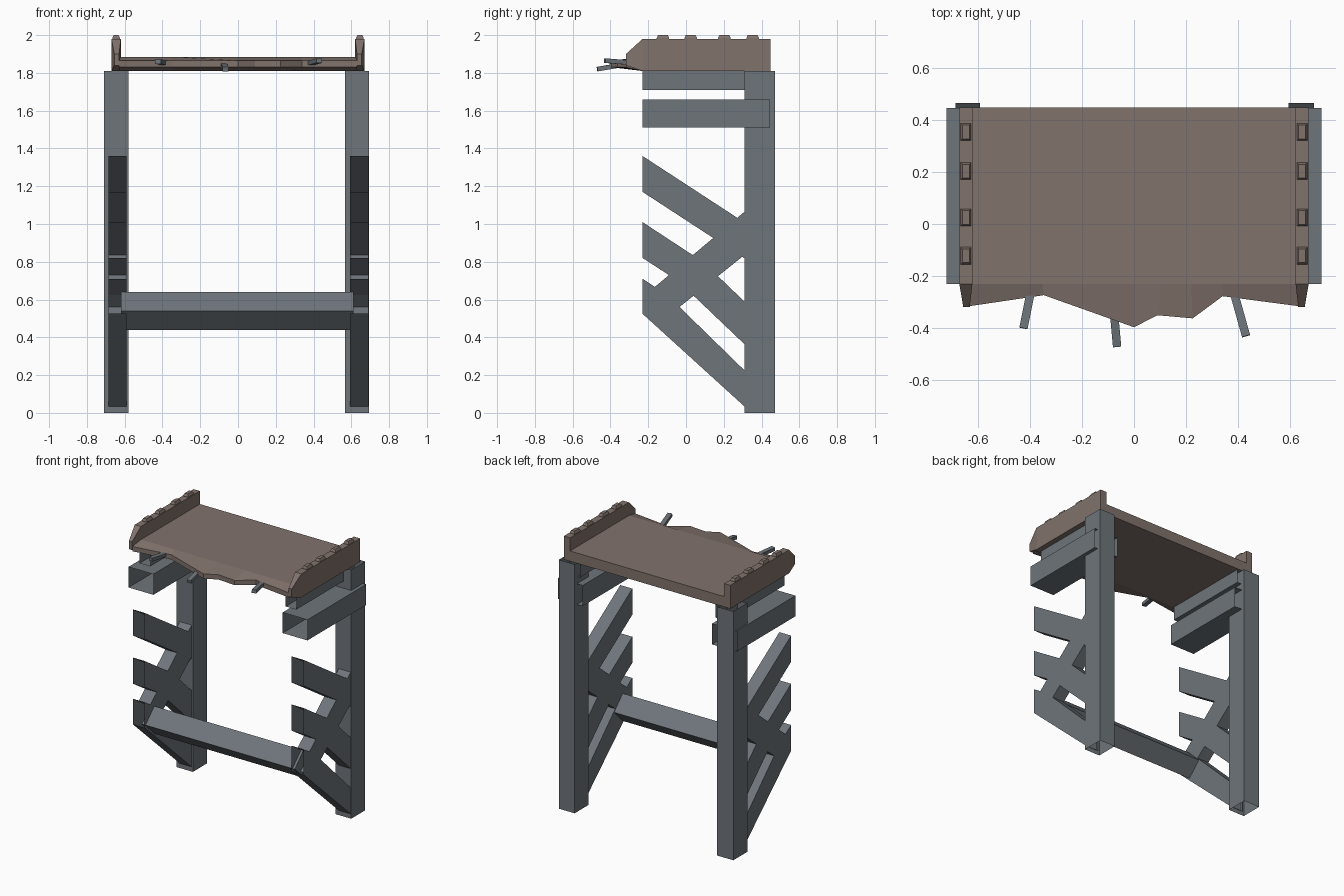
import bpy
import bmesh
from mathutils import Vector

if "Cube" in bpy.data.objects:
    bpy.data.objects.remove(bpy.data.objects["Cube"])


def material(name, rgb):
    m = bpy.data.materials.new(name)
    m.diffuse_color = (*rgb, 1)
    m.use_nodes = True
    m.node_tree.nodes["Principled BSDF"].inputs["Base Color"].default_value = m.diffuse_color
    return m


steel = material("slate steel", (0.156, 0.178, 0.197))
brown = material("brown deck", (0.220, 0.170, 0.150))


def loft(name, rings, mat, caps=False):
    """Skin a list of equal-sized rings; open ends unless caps is set."""
    bm = bmesh.new()
    vs = [[bm.verts.new(p) for p in ring] for ring in rings]
    n = len(vs[0])
    for a, b in zip(vs, vs[1:]):
        for i in range(n):
            j = (i + 1) % n
            bm.faces.new((a[i], a[j], b[j], b[i]))
    if caps:
        bm.faces.new(vs[0])
        bm.faces.new(vs[-1])
    bmesh.ops.recalc_face_normals(bm, faces=bm.faces)
    # open tubes: make sure the walls face away from the axis
    if not caps:
        f = bm.faces[:][0]
        mid = sum((Vector(p) for r in rings[:2] for p in r), Vector()) / (2 * n)
        if f.normal.dot(f.calc_center_median() - mid) < 0:
            bmesh.ops.reverse_faces(bm, faces=bm.faces)
    me = bpy.data.meshes.new(name)
    bm.to_mesh(me)
    bm.free()
    me.materials.append(mat)
    ob = bpy.data.objects.new(name, me)
    bpy.context.collection.objects.link(ob)
    return ob


def ring_xz(y, x0, x1, z0, z1):
    return [(x0, y, z0), (x1, y, z0), (x1, y, z1), (x0, y, z1)]


def ring_xy(z, x0, x1, y0, y1):
    return [(x0, y0, z), (x1, y0, z), (x1, y1, z), (x0, y1, z)]


def brace(name, x0, x1, cuts):
    """Hollow brace; each cut is (bottom y, bottom z, top y, top z)."""
    loft(name, [[(x0, yb, zb), (x1, yb, zb), (x1, yt, zt), (x0, yt, zt)]
                for yb, zb, yt, zt in cuts], steel)


# Side frames: posts, beams and braces, all open-ended tubes
sides = {
    "left": dict(post=(-0.71, -0.58), brace=(-0.685, -0.59),
                 low=(-0.72, -0.52), high=(-0.63, -0.545)),
    "right": dict(post=(0.567, 0.694), brace=(0.593, 0.69),
                  low=(0.52, 0.72), high=(0.545, 0.63)),
}
for side, s in sides.items():
    loft(side + "_post", [ring_xy(z, *s["post"], 0.31, 0.47) for z in (0, 1.81)], steel)
    loft(side + "_lower_beam", [ring_xz(y, *s["low"], 1.51, 1.66) for y in (-0.23, 0.445)], steel)
    loft(side + "_upper_beam", [ring_xz(y, *s["high"], 1.71, 1.81) for y in (-0.23, 0.44)], steel)
    x = s["brace"]
    brace(side + "_top_brace", *x, [(-0.23, 1.17, -0.23, 1.36), (0.46, 0.72, 0.46, 0.91)])
    brace(side + "_middle_brace", *x, [(-0.23, 0.82, -0.23, 1.01), (-0.04, 0.697, 0.09, 0.80),
                                       (0.46, 0.22, 0.46, 0.445)])
    brace(side + "_bottom_brace", *x, [(-0.23, 0.525, -0.23, 0.71), (-0.225, 0.52, -0.10, 0.625),
                                       (0.325, 0.02, 0.325, 0.21)])
    brace(side + "_cross_brace", *x, [(-0.13, 0.484, -0.165, 0.667), (0.465, 0.96, 0.465, 1.195)])

# Diamond crossbar joining the bottom braces
loft("crossbar", [[(x, -0.12, 0.44), (x, -0.22, 0.54), (x, -0.12, 0.64), (x, -0.02, 0.54)]
                  for x in (-0.62, 0.612)], steel)

# Deck slab with a broken front edge: (x at crease, x at edge, y at edge)
edge = [(-0.63, -0.63, -0.315), (-0.35, -0.346, -0.273), (0, 0, -0.396), (0.10, 0.09, -0.35),
        (0.22, 0.225, -0.362), (0.34, 0.34, -0.277), (0.63, 0.63, -0.315)]
loft("deck", [[(xc, 0.447, 1.81), (xc, 0.447, 1.885), (xc, -0.23, 1.885),
               (xe, ye, 1.865), (xe, ye, 1.83), (xc, -0.23, 1.81)]
              for xc, xe, ye in edge], brown, caps=True)

# Curbs with tapered noses, and the studs on top
for side, sg in (("left", -1), ("right", 1)):
    loft(side + "_curb", [ring_xz(0.447, sg * 0.62, sg * 0.67, 1.81, 1.98),
                          ring_xz(-0.23, sg * 0.62, sg * 0.67, 1.81, 1.98),
                          ring_xz(-0.318, sg * 0.63, sg * 0.655, 1.84, 1.90)], brown, caps=True)
    for i, y in enumerate((-0.122, 0.025, 0.203, 0.353)):
        loft(f"{side}_stud_{i + 1}",
             [ring_xy(1.97, sg * 0.625, sg * 0.665, y - 0.033, y + 0.033),
              ring_xy(1.985, sg * 0.625, sg * 0.665, y - 0.033, y + 0.033),
              ring_xy(2.0, sg * 0.632, sg * 0.658, y - 0.026, y + 0.026)], brown, caps=True)

# Bent reinforcing rods sticking out of the break
rods = [((-0.38, -0.18, 1.85), (-0.424, -0.40, 1.86)),
        ((-0.085, -0.25, 1.857), (-0.065, -0.47, 1.82)),
        ((0.36, -0.18, 1.845), (0.43, -0.43, 1.865))]
for i, (a, b) in enumerate(rods):
    a, b = Vector(a), Vector(b)
    d = (b - a).normalized()
    u = d.cross(Vector((0, 0, 1))).normalized() * 0.016
    w = d.cross(u).normalized() * 0.012
    loft(f"rod_{i + 1}", [[p + u + w, p - u + w, p - u - w, p + u - w] for p in (a, b)],
         steel, caps=True)
